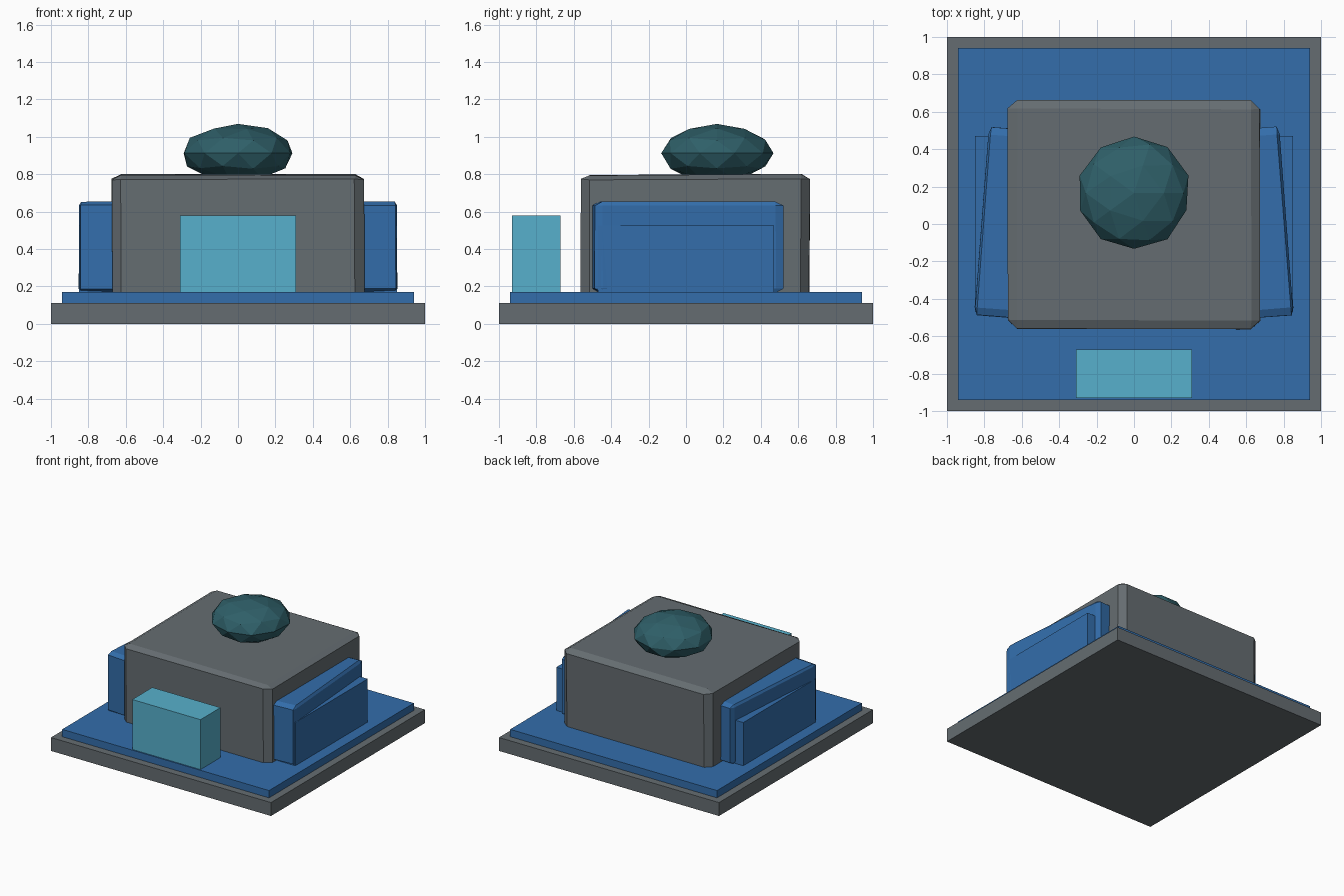
import bpy, bmesh, math, random
from mathutils import Matrix, Vector

random.seed(4)
cube = bpy.data.objects.get("Cube")
if cube:
    bpy.data.objects.remove(cube, do_unlink=True)


def material(name, rgb):
    m = bpy.data.materials.new(name)
    m.use_nodes = True
    m.diffuse_color = (*rgb, 1)
    m.node_tree.nodes["Principled BSDF"].inputs["Base Color"].default_value = (*rgb, 1)
    return m


GREY = material("stone grey", (0.13, 0.152, 0.165))
BLUE = material("deep blue", (0.033, 0.155, 0.41))
CYAN = material("light cyan", (0.095, 0.435, 0.605))
TEAL = material("dark teal", (0.028, 0.115, 0.14))


def finish(bm, name, mat):
    bmesh.ops.recalc_face_normals(bm, faces=bm.faces)
    mesh = bpy.data.meshes.new(name)
    bm.to_mesh(mesh)
    bm.free()
    mesh.materials.append(mat)
    obj = bpy.data.objects.new(name, mesh)
    bpy.context.collection.objects.link(obj)
    return obj


def box(name, mat, low, high, chamfer=0, turn=0, wobble=0):
    """Box between two corners; the chamfer is a fraction of each side."""
    low, high = Vector(low), Vector(high)
    bm = bmesh.new()
    bmesh.ops.create_cube(bm, size=1)
    if chamfer:
        bmesh.ops.bevel(bm, geom=bm.edges[:], offset=chamfer, segments=1,
                        affect='EDGES', profile=0.5)
    for v in bm.verts:
        v.co = Vector(c * s for c, s in zip(v.co, high - low))
        v.co += Vector(random.uniform(-wobble, wobble) for _ in range(3))
    place = Matrix.Translation((low + high) / 2) @ Matrix.Rotation(turn, 4, 'Z')
    bm.transform(place)
    return finish(bm, name, mat)


# Stepped base
box("base_slab", GREY, (-1, -1, 0), (1, 1, 0.11))
box("floor_plate", BLUE, (-0.94, -0.94, 0.11), (0.94, 0.94, 0.17))

# Main body and front step
box("main_body", GREY, (-0.675, -0.56, 0.14), (0.675, 0.66, 0.797),
    chamfer=0.037, wobble=0.004)
box("front_block", CYAN, (-0.31, -0.93, 0.17), (0.31, -0.67, 0.58))

# Splayed side panels, each with a straight plate on its outer face
for side, label in ((1, "left"), (-1, "right")):
    mid = side * 0.665
    box(label + "_panel", BLUE, (mid - 0.15, -0.5, 0.168), (mid + 0.15, 0.51, 0.653),
        chamfer=0.04, turn=side * math.radians(4.5), wobble=0.002)
    mid = side * 0.75
    box(label + "_plate", BLUE, (mid - 0.1, -0.47, 0.17), (mid + 0.1, 0.47, 0.525))

# Flattened faceted dome on the roof
bm = bmesh.new()
bmesh.ops.create_icosphere(bm, subdivisions=2, radius=1)
for v in bm.verts:
    v.co *= random.uniform(0.98, 1.02)
    v.co = Vector((v.co.x * 0.3, v.co.y * 0.3 + 0.165, v.co.z * 0.155 + 0.912))
finish(bm, "roof_dome", TEAL)
